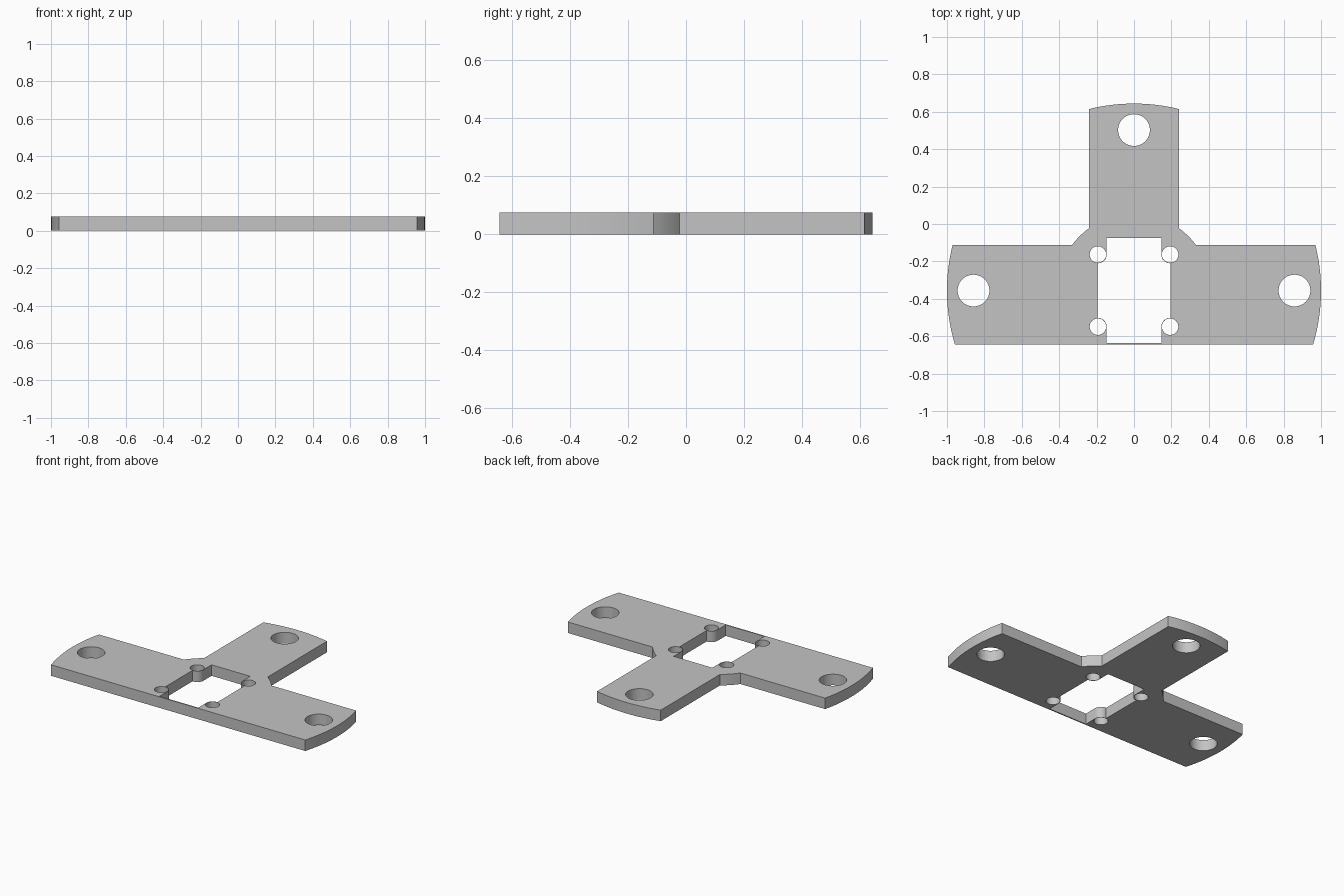
import bpy
import bmesh
from math import asin, acos, cos, sin, pi

cube = bpy.data.objects.get("Cube")
if cube:
    bpy.data.objects.remove(cube, do_unlink=True)

THICK = 0.075
CY = -0.356            # centre of the hub
FRONT, BACK = -0.288, 0.244   # side arm edges, relative to the hub centre
ARM_X = 0.24           # half width of the rear arm
HUB_R = 0.411
SCREW = 0.193          # screw hole offset from the hub centre


def arc(cx, cy, r, a, b, n):
    """Points on an arc from angle a to angle b."""
    return [(cx + r * cos(a + (b - a) * i / n), cy + r * sin(a + (b - a) * i / n))
            for i in range(n + 1)]


def circle(cx, cy, r, n=48):
    return arc(cx, cy, r, 0, 2 * pi, n)[:-1]


def mirror_x(points):
    return points + [(-x, y) for x, y in reversed(points)]


def mirror_y(points):
    return points + [(x, -y) for x, y in reversed(points)]


# Outer outline: arm ends lie on a unit circle, inner corners on the hub circle
right_half = arc(0, 0, 1, asin(FRONT), asin(BACK), 16)
right_half += arc(0, 0, HUB_R, asin(BACK / HUB_R), acos(ARM_X / HUB_R), 6)
right_half += arc(0, 0, 1, acos(ARM_X), pi / 2, 8)[:-1]
outline = mirror_x(right_half)
outline.insert(len(right_half), (0, 1))

# Central opening, with a thin rounded wall kept around each screw hole
quarter = [(0.146, 0.28)] + arc(SCREW, SCREW, 0.047, pi, pi * 1.5, 12) + [(0.196, 0.146)]
opening = mirror_x(mirror_y(quarter))

loops = [outline, opening]
loops += [circle(sx * SCREW, sy * SCREW, 0.044, 32) for sx in (-1, 1) for sy in (-1, 1)]
loops += [circle(x, y, 0.085) for x, y in ((-0.858, 0), (0.858, 0), (0, 0.858))]

# Fill the flat profile and extrude it to the plate thickness
bm = bmesh.new()
edges = []
for loop in loops:
    verts = [bm.verts.new((x, y + CY, 0)) for x, y in loop]
    edges += [bm.edges.new((v, verts[(i + 1) % len(verts)])) for i, v in enumerate(verts)]
bmesh.ops.triangle_fill(bm, edges=edges, use_beauty=True, normal=(0, 0, 1))
result = bmesh.ops.extrude_face_region(bm, geom=bm.faces[:], use_keep_orig=True)
top = [g for g in result["geom"] if isinstance(g, bmesh.types.BMVert)]
bmesh.ops.translate(bm, verts=top, vec=(0, 0, THICK))
bmesh.ops.recalc_face_normals(bm, faces=bm.faces[:])

mesh = bpy.data.meshes.new("mounting_plate")
bm.to_mesh(mesh)
bm.free()
plate = bpy.data.objects.new("mounting_plate", mesh)
bpy.context.collection.objects.link(plate)

# Plain grey material
grey = bpy.data.materials.new("plain_grey")
grey.use_nodes = True
colour = (0.55, 0.55, 0.55, 1)
grey.diffuse_color = colour
grey.node_tree.nodes["Principled BSDF"].inputs["Base Color"].default_value = colour
mesh.materials.append(grey)

# Smooth curved walls, crisp rims
bpy.ops.object.select_all(action="DESELECT")
plate.select_set(True)
bpy.context.view_layer.objects.active = plate
bpy.ops.object.shade_smooth_by_angle(angle=pi / 6)
